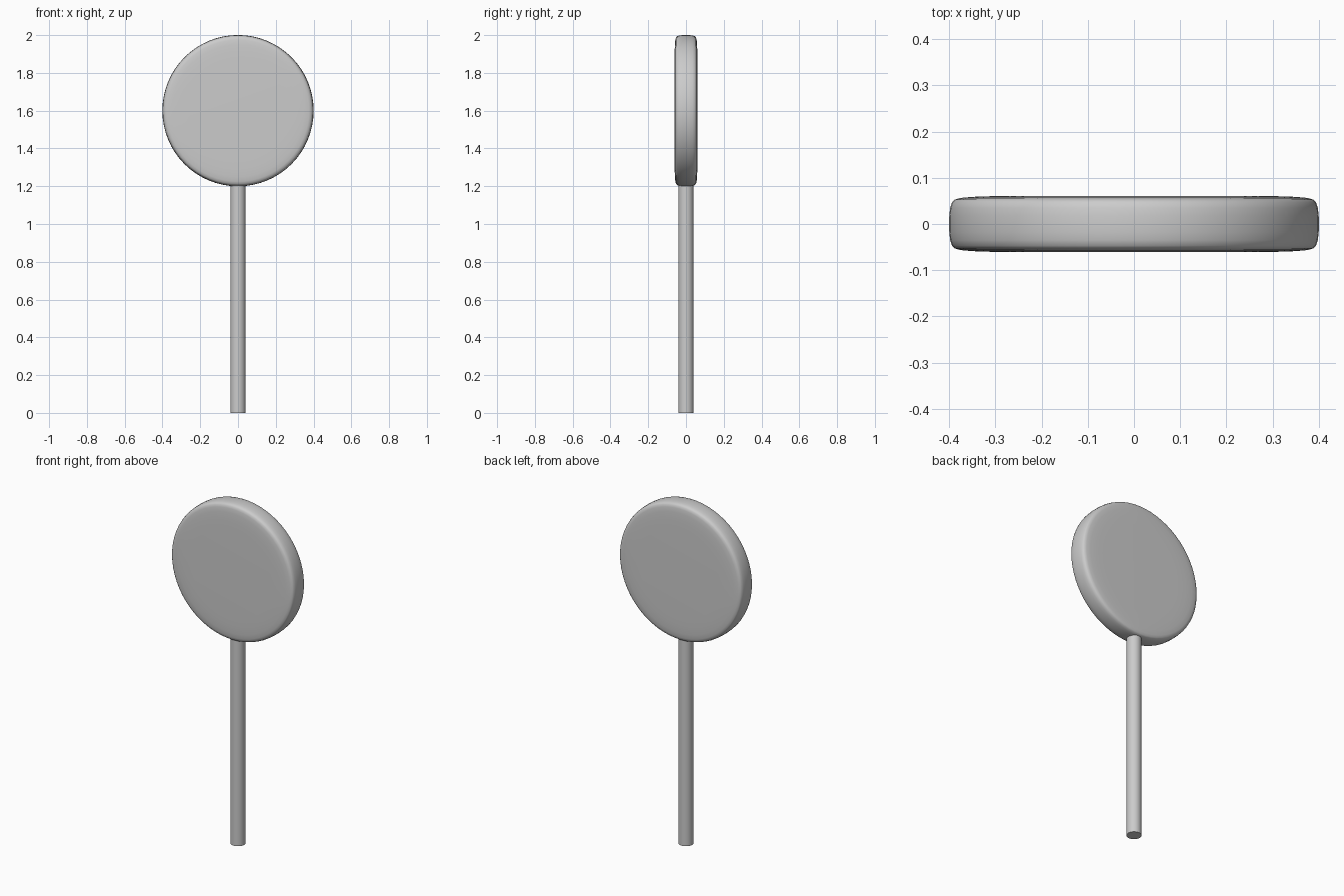
import bpy, bmesh, math
from mathutils import Matrix, Vector

if "Cube" in bpy.data.objects:
    bpy.data.objects.remove(bpy.data.objects["Cube"])

grey = bpy.data.materials.new("plain_grey")
grey.diffuse_color = (0.6, 0.6, 0.6, 1)
grey.use_nodes = True
grey.node_tree.nodes["Principled BSDF"].inputs["Base Color"].default_value = grey.diffuse_color


def lathe(name, profile, steps, matrix, angle):
    """Spin a (radius, height) profile round z, then place it."""
    bm = bmesh.new()
    verts = [bm.verts.new((r, 0, h)) for r, h in profile]
    edges = [bm.edges.new(pair) for pair in zip(verts, verts[1:])]
    bmesh.ops.spin(bm, geom=verts + edges, cent=(0, 0, 0), axis=(0, 0, 1),
                   angle=math.tau, steps=steps)
    bmesh.ops.remove_doubles(bm, verts=bm.verts, dist=1e-5)
    bmesh.ops.recalc_face_normals(bm, faces=bm.faces)
    bmesh.ops.transform(bm, matrix=matrix, verts=bm.verts)
    mesh = bpy.data.meshes.new(name)
    bm.to_mesh(mesh)
    bm.free()
    mesh.materials.append(grey)
    obj = bpy.data.objects.new(name, mesh)
    bpy.context.collection.objects.link(obj)
    bpy.ops.object.select_all(action='DESELECT')
    obj.select_set(True)
    bpy.context.view_layer.objects.active = obj
    bpy.ops.object.shade_smooth_by_angle(angle=math.radians(angle))
    return obj


# Round candy disc with softly rolled edges and a slightly bulged rim
half = [(0, 0.061), (0.26, 0.061), (0.31, 0.0602), (0.35, 0.0588),
        (0.375, 0.0565), (0.388, 0.053), (0.394, 0.047), (0.398, 0.035),
        (0.40, 0.018)]
profile = half + [(0.4005, 0)] + [(r, -h) for r, h in reversed(half)]
lathe("candy_disc", profile, 64,
      Matrix.Translation((0, 0, 1.6)) @ Matrix.Rotation(math.pi / 2, 4, 'X'), 60)

# Straight round stick, its top buried in the disc
lathe("stick", [(0, 0), (0.04, 0), (0.04, 1.23), (0, 1.23)], 32,
      Matrix.Identity(4), 30)
